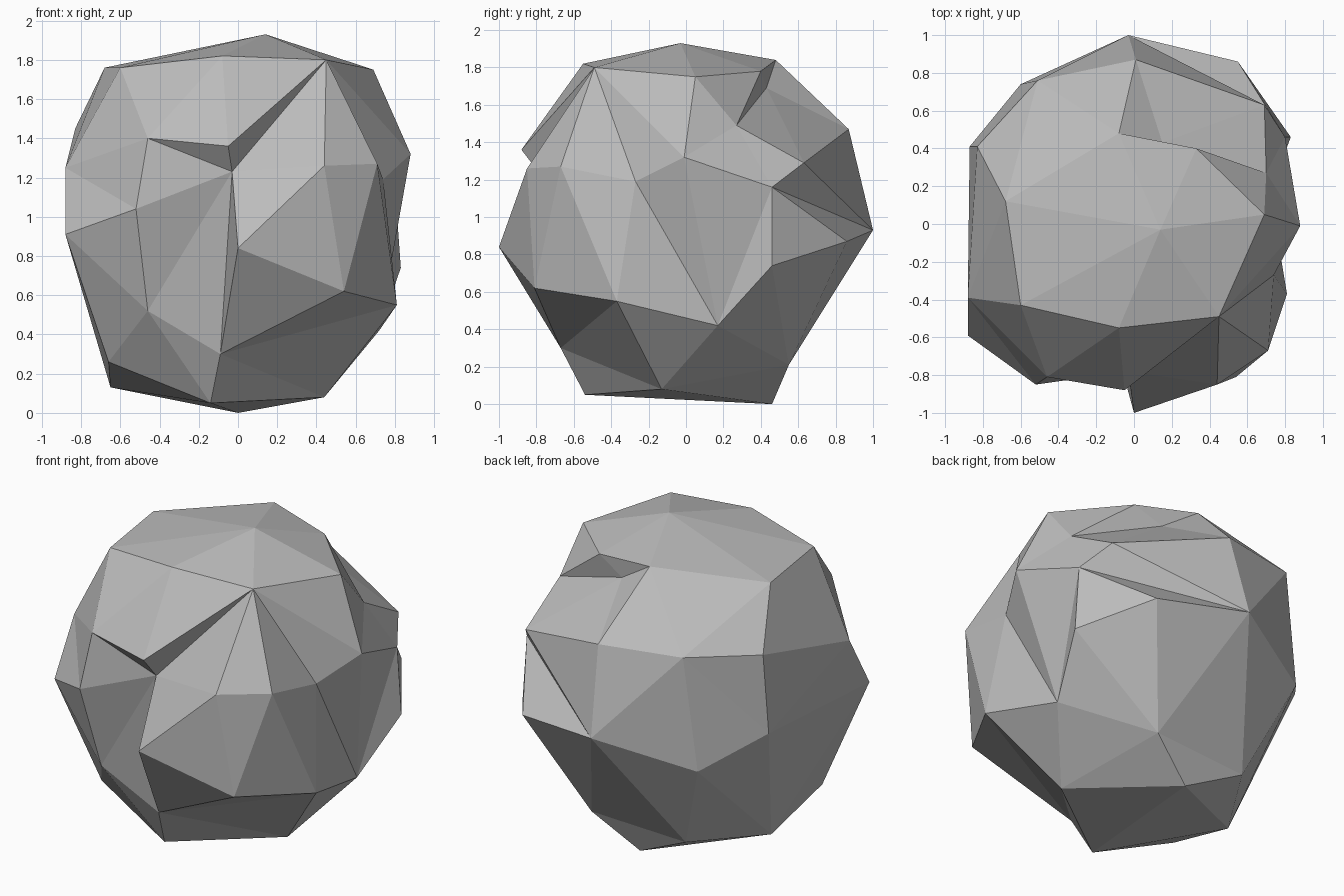
import bpy, bmesh
from mathutils import Vector

cube = bpy.data.objects.get("Cube")
if cube:
    bpy.data.objects.remove(cube, do_unlink=True)

# Corners of the boulder, named by where they sit
corners = dict(
    # cap
    crown=(.14, -.03, 1.93),
    cap_front=(-.08, -.55, 1.82),
    cap_front_left=(.45, -.49, 1.80),
    cap_left=(.69, .05, 1.75),
    cap_front_right=(-.60, -.43, 1.76),
    cap_right=(-.68, .12, 1.76),
    cap_back=(-.08, .48, 1.84),
    # crevice under the back of the cap
    crevice_lip=(.33, .40, 1.78),
    crevice_end=(.70, .27, 1.49),
    crevice_floor=(.15, .43, 1.69),
    # back shelf
    shelf_back=(.01, .87, 1.47),
    shelf_left=(.69, .63, 1.29),
    back_tip=(-.03, 1, .93),
    back_left_tip=(.55, .86, .87),
    back_right_high=(-.51, .76, 1.48),
    back_right_low=(-.60, .74, .77),
    # left flank
    flank_high=(.88, -.01, 1.32),
    flank_notch=(.74, -.27, 1.19),
    flank_back_high=(.80, .46, 1.16),
    flank_back_low=(.83, .46, .74),
    flank_low=(.72, .17, .42),
    flank_front_low=(.81, -.37, .55),
    # jutting front block
    ledge_corner=(.71, -.67, 1.27),
    ledge_front=(.44, -.85, 1.26),
    nose=(0, -1, .84),
    cheek=(.54, -.81, .62),
    chin=(-.09, -.67, .30),
    # front overhang
    brow=(-.46, -.81, 1.40),
    brow_tip=(-.05, -.88, 1.36),
    brow_notch=(-.03, -.78, 1.23),
    front_right_mid=(-.52, -.85, 1.04),
    front_right_low=(-.46, -.72, .52),
    # right flank
    right_front_low=(-.88, -.59, .91),
    right_front_high=(-.88, -.39, 1.25),
    right_back_high=(-.83, .41, 1.45),
    right_back_low=(-.87, .41, .96),
    # underside
    foot_right=(-.65, .07, .13),
    foot_front_right=(-.66, -.43, .26),
    foot_front=(-.14, -.54, .05),
    foot_left=(.44, -.13, .08),
    foot_back=(0, .46, 0),
    foot_back_left=(.28, .55, .21),
    foot_back_right=(-.37, .53, .18),
)

# Broken edges: each line is a path of corners that must be joined in turn
creases = [
    # front overhang and jutting block
    "brow_notch cap_front_left brow_tip brow brow_notch brow_tip",
    "chin brow_notch nose chin cheek nose ledge_front cheek",
    "brow_notch ledge_front",
    "cap_front_left ledge_front flank_notch cap_front_left ledge_corner",
    "flank_notch flank_front_low cheek",
    # left flank
    "cap_left cap_front_left flank_high cap_left",
    "flank_notch flank_low flank_high flank_back_high flank_low",
    "back_tip flank_back_high back_left_tip flank_back_low flank_back_high",
    # crevice and back shelf
    "cap_left crown crevice_lip cap_back crown",
    "crevice_lip crevice_end crevice_floor cap_back shelf_back crevice_floor",
    "flank_high crevice_end shelf_left shelf_back back_tip shelf_left",
    "back_left_tip back_tip",
    # back and right flank
    "cap_back cap_right right_back_high back_right_high cap_right",
    "back_right_high back_right_low back_tip back_right_high",
    "right_back_low back_right_low foot_back_right",
    # front right and underside
    "brow front_right_mid brow_notch front_right_low front_right_mid",
    "front_right_low chin foot_front front_right_low",
    "foot_front_right front_right_low right_front_low",
    "flank_front_low chin foot_left flank_front_low",
]


def make_crease(bm, a, b):
    """Turn the diagonal between a and b so that it joins them."""
    if bm.edges.get((a, b)):
        return
    for face in a.link_faces:
        for edge in face.edges:
            corner_set = {v for f in edge.link_faces for v in f.verts}
            if corner_set - set(edge.verts) == {a, b}:
                bmesh.ops.rotate_edges(bm, edges=[edge], use_ccw=False)
                return


# Wrap the corner directions in a skin, then push each corner out to its place
bm = bmesh.new()
centre = Vector((0, 0, 1))
point = {name: bm.verts.new((Vector(p) - centre).normalized())
         for name, p in corners.items()}
bmesh.ops.convex_hull(bm, input=list(bm.verts))
for name, p in corners.items():
    point[name].co = p
for sweep in range(2):
    for crease in creases:
        path = [point[name] for name in crease.split()]
        for a, b in zip(path, path[1:]):
            make_crease(bm, a, b)
bmesh.ops.recalc_face_normals(bm, faces=list(bm.faces))

mesh = bpy.data.meshes.new("boulder")
bm.to_mesh(mesh)
bm.free()
boulder = bpy.data.objects.new("boulder", mesh)
bpy.context.collection.objects.link(boulder)

# Plain stone
stone = bpy.data.materials.new("stone_grey")
stone.use_nodes = True
grey = (.5, .5, .5, 1)
stone.diffuse_color = grey
stone.node_tree.nodes["Principled BSDF"].inputs["Base Color"].default_value = grey
mesh.materials.append(stone)
